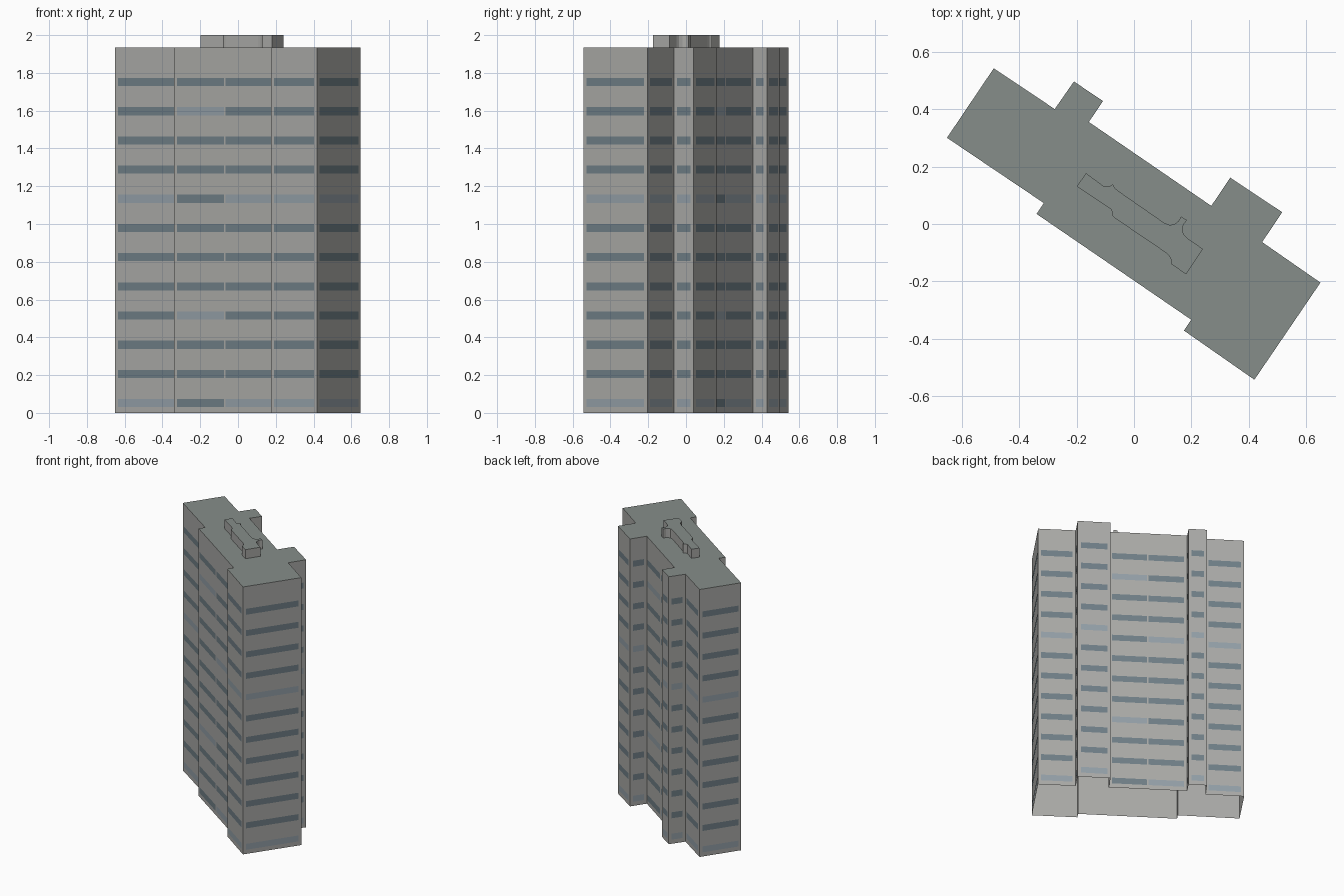
import bpy
from mathutils import Vector

if "Cube" in bpy.data.objects:
    bpy.data.objects.remove(bpy.data.objects["Cube"])

ROOF_Z, TOP_Z = 1.934, 2.0
FLOORS, FIRST_Z, STEP, WIN_H = 12, 0.052, 0.1545, 0.043
MARGIN, GAP, OFFSET = 0.02, 0.005, 0.0015


def material(name, rgb):
    m = bpy.data.materials.new(name)
    m.diffuse_color = (*rgb, 1)
    m.use_nodes = True
    m.node_tree.nodes["Principled BSDF"].inputs["Base Color"].default_value = m.diffuse_color
    return m


wall = material("concrete", (0.40, 0.40, 0.385))
roof = material("roofing", (0.24, 0.27, 0.255))
dark_glass = material("dark_glass", (0.16, 0.21, 0.24))
pale_glass = material("pale_glass", (0.29, 0.345, 0.385))


def make_object(name, verts, faces, mats, indices):
    me = bpy.data.meshes.new(name)
    me.from_pydata(verts, [], faces)
    for m in mats:
        me.materials.append(m)
    me.polygons.foreach_set("material_index", indices)
    me.update()
    ob = bpy.data.objects.new(name, me)
    bpy.context.collection.objects.link(ob)
    return ob


def block(name, outline, z0, z1):
    """Walls and roof over a counter-clockwise outline, open underneath."""
    n = len(outline)
    verts = [(x, y, z) for z in (z0, z1) for x, y in outline]
    faces = [(i, (i + 1) % n, n + (i + 1) % n, n + i) for i in range(n)]
    faces.append(tuple(range(n, 2 * n)))
    return make_object(name, verts, faces, [wall, roof], [0] * n + [1])


# Tower footprint, counter-clockwise from the left corner
footprint = [
    (-0.651, 0.300), (-0.314, 0.073), (-0.339, 0.035), (0.199, -0.333),
    (0.174, -0.371), (0.419, -0.542), (0.649, -0.204), (0.446, -0.063),
    (0.516, 0.041), (0.335, 0.161), (0.269, 0.063), (-0.157, 0.355),
    (-0.108, 0.428), (-0.209, 0.496), (-0.276, 0.400), (-0.488, 0.542)]
block("tower", footprint, 0, ROOF_Z)

# Roof plant room with curved notches
plant = [
    (-0.199, 0.131), (-0.080, 0.051), (-0.076, 0.042), (-0.077, 0.030),
    (-0.066, 0.020), (0.105, -0.096), (0.120, -0.108), (0.129, -0.123),
    (0.131, -0.140), (0.181, -0.175), (0.240, -0.087), (0.185, -0.049),
    (0.173, -0.036), (0.168, -0.019), (0.173, 0.000), (0.185, 0.013),
    (0.164, 0.026), (0.155, 0.010), (0.141, 0.000), (0.125, -0.004),
    (0.105, 0.004), (-0.049, 0.111), (-0.066, 0.124), (-0.074, 0.138),
    (-0.086, 0.131), (-0.105, 0.131), (-0.167, 0.177)]
block("plant_room", plant, ROOF_Z, TOP_Z)

# Window bands: one per facade and floor, long facades split in two
verts, faces, indices = [], [], []
for i, p in enumerate(footprint):
    a, b = Vector(p), Vector(footprint[(i + 1) % len(footprint)])
    length = (b - a).length
    if length < 0.08:
        continue
    d = (b - a) / length
    out = Vector((d.y, -d.x)) * OFFSET
    mid = length / 2
    if length > 0.45:
        spans = [(MARGIN, mid - GAP, 3), (mid + GAP, length - MARGIN, 0)]
    else:
        spans = [(MARGIN, length - MARGIN, 0)]
    for s, e, pale_row in spans:
        q, r = a + d * s + out, a + d * e + out
        for f in range(FLOORS):
            z0 = FIRST_Z + f * STEP - WIN_H / 2
            z1 = z0 + WIN_H
            k = len(verts)
            verts += [(*q, z0), (*r, z0), (*r, z1), (*q, z1)]
            faces.append((k, k + 1, k + 2, k + 3))
            indices.append(1 if f % 7 == pale_row else 0)
make_object("window_bands", verts, faces, [dark_glass, pale_glass], indices)
